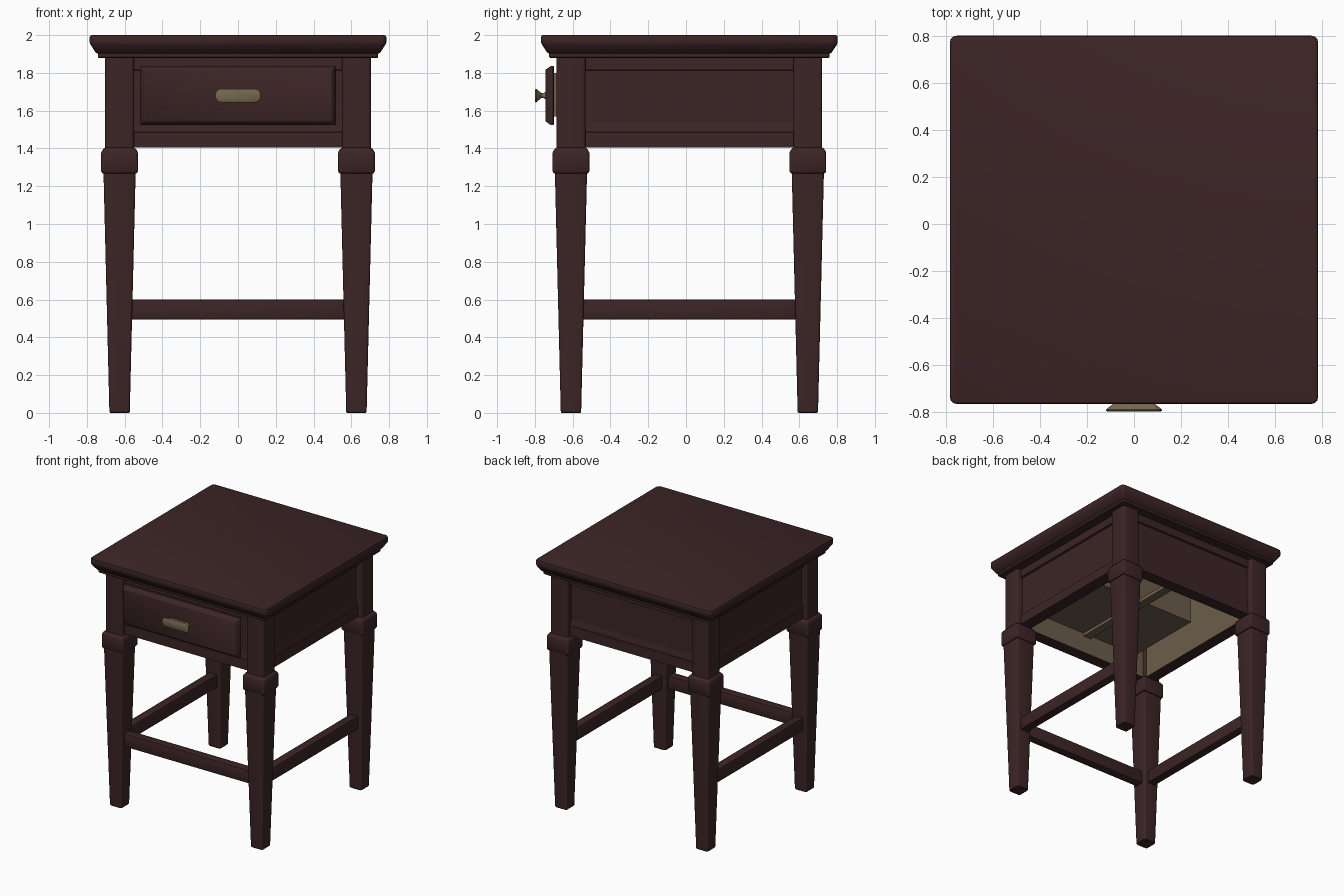
import bpy, bmesh, math
from mathutils import Matrix, Vector

if "Cube" in bpy.data.objects:
    bpy.data.objects.remove(bpy.data.objects["Cube"])

CY = 0.018    # centre of the table body in y
LEG = 0.627   # leg offset from the centre


def material(name, rgb):
    m = bpy.data.materials.new(name)
    m.diffuse_color = (*rgb, 1)
    m.use_nodes = True
    m.node_tree.nodes["Principled BSDF"].inputs["Base Color"].default_value = m.diffuse_color
    return m


brown = material("dark brown wood", (0.045, 0.018, 0.019))
tan = material("raw tan wood", (0.15, 0.112, 0.07))
brass = material("aged brass", (0.18, 0.142, 0.08))


def finish(name, bm, mats, matrix=Matrix(), smooth=True):
    bmesh.ops.recalc_face_normals(bm, faces=bm.faces)
    me = bpy.data.meshes.new(name)
    bm.to_mesh(me)
    bm.free()
    for m in mats:
        me.materials.append(m)
    me.transform(matrix)
    ob = bpy.data.objects.new(name, me)
    bpy.context.collection.objects.link(ob)
    if smooth:
        bpy.ops.object.select_all(action='DESELECT')
        ob.select_set(True)
        bpy.context.view_layer.objects.active = ob
        bpy.ops.object.shade_smooth_by_angle(angle=math.radians(35))
    return ob


def loft(name, rings, mat, matrix=Matrix(), seg=3):
    """Stack of rounded rectangles (half x, half y, radius, z)."""
    bm = bmesh.new()
    loops = []
    for hx, hy, r, z in rings:
        loop = []
        for k, (sx, sy) in enumerate(((1, 1), (-1, 1), (-1, -1), (1, -1))):
            for i in range(seg + 1):
                a = math.pi / 2 * (k + i / seg)
                loop.append(bm.verts.new((sx * (hx - r) + r * math.cos(a),
                                          sy * (hy - r) + r * math.sin(a), z)))
        loops.append(loop)
    n = len(loops[0])
    for a, b in zip(loops, loops[1:]):
        for i in range(n):
            bm.faces.new((a[i], a[(i + 1) % n], b[(i + 1) % n], b[i]))
    bm.faces.new(loops[0])
    bm.faces.new(loops[-1])
    return finish(name, bm, [mat], matrix)


def box(name, lo, hi, mat, bevel=0.0):
    bm = bmesh.new()
    bmesh.ops.create_cube(bm, size=1)
    lo, hi = Vector(lo), Vector(hi)
    for v in bm.verts:
        v.co = (lo + hi) / 2 + v.co * (hi - lo)
    if bevel:
        bmesh.ops.bevel(bm, geom=bm.edges[:], offset=bevel, segments=2,
                        profile=0.5, affect='EDGES')
    return finish(name, bm, [mat])


# moulded table top
loft("table_top", [
    (0.735, 0.735, 0.012, 1.878), (0.742, 0.742, 0.015, 1.884),
    (0.742, 0.742, 0.015, 1.902), (0.752, 0.752, 0.018, 1.906),
    (0.781, 0.781, 0.025, 1.950), (0.785, 0.785, 0.028, 1.960),
    (0.785, 0.785, 0.028, 1.990), (0.782, 0.782, 0.026, 1.997),
    (0.775, 0.775, 0.022, 2.0)], brown, Matrix.Translation((0, CY, 0)))
# unfinished underside of the top
box("top_underside", (-0.57, CY - 0.57, 1.872), (0.57, CY + 0.57, 1.88), tan)

# four tapered legs with collars
leg_profile = [(0.049, 0.0), (0.054, 0.006), (0.085, 1.268), (0.091, 1.269),
               (0.097, 1.279), (0.097, 1.378), (0.093, 1.388),
               (0.082, 1.402), (0.076, 1.404), (0.076, 1.88)]
for fb, sy in (("front", -1), ("back", 1)):
    for lr, sx in (("left", -1), ("right", 1)):
        loft(f"{fb}_{lr}_leg", [(h, h, 0.014, z) for h, z in leg_profile], brown,
             Matrix.Translation((sx * LEG, CY + sy * LEG, 0)))

# aprons with recessed panels; inner faces are unfinished
apron_profile = [(0.57, 1.405), (0.668, 1.405), (0.668, 1.484), (0.662, 1.488),
                 (0.652, 1.535), (0.652, 1.812), (0.668, 1.816),
                 (0.668, 1.88), (0.57, 1.88)]
for k, side in enumerate(("front", "right", "back", "left")):
    bm = bmesh.new()
    a, b = [[bm.verts.new((x, -o, z)) for o, z in apron_profile]
            for x in (-0.565, 0.565)]
    n = len(a)
    for i in range(n):
        f = bm.faces.new((a[i], a[(i + 1) % n], b[(i + 1) % n], b[i]))
        f.material_index = 1 if i == n - 1 else 0
    bm.faces.new(a)
    bm.faces.new(b)
    turn = Matrix.Translation((0, CY, 0)) @ Matrix.Rotation(k * math.pi / 2, 4, 'Z')
    finish(f"{side}_apron", bm, [brown, tan], turn, smooth=False)

# stretchers at the front, left and right
Z0, Z1, T = 0.495, 0.60, 0.035
box("front_stretcher", (-0.6, CY - LEG - T, Z0), (0.6, CY - LEG + T, Z1), brown, 0.006)
for side, s in (("left", -1), ("right", 1)):
    box(f"{side}_stretcher", (s * LEG - T, CY - 0.6, Z0),
        (s * LEG + T, CY + 0.6, Z1), brown, 0.006)

# drawer box and centre runner
box("drawer_box", (-0.48, -0.705, 1.57), (0.48, 0.10, 1.80), tan)
box("drawer_runner", (-0.035, CY - 0.57, 1.545), (0.035, CY + 0.57, 1.575), tan)


def facing(y, z):
    # local z points to the front, local y points up
    return Matrix.Translation((0, y, z)) @ Matrix.Rotation(math.pi / 2, 4, 'X')


# bevelled drawer front
loft("drawer_front", [
    (0.515, 0.154, 0.004, 0.0), (0.518, 0.157, 0.004, 0.003),
    (0.518, 0.157, 0.004, 0.014), (0.499, 0.138, 0.004, 0.042),
    (0.495, 0.134, 0.004, 0.045)], brown, facing(-0.70, 1.68))

# flared drawer pull
loft("drawer_pull", [
    (0.092, 0.020, 0.019, -0.002), (0.085, 0.013, 0.0125, 0.010),
    (0.085, 0.013, 0.0125, 0.020), (0.112, 0.029, 0.027, 0.040),
    (0.119, 0.036, 0.032, 0.046), (0.119, 0.036, 0.032, 0.051),
    (0.113, 0.030, 0.028, 0.055)], brass, facing(-0.745, 1.68), seg=6)
